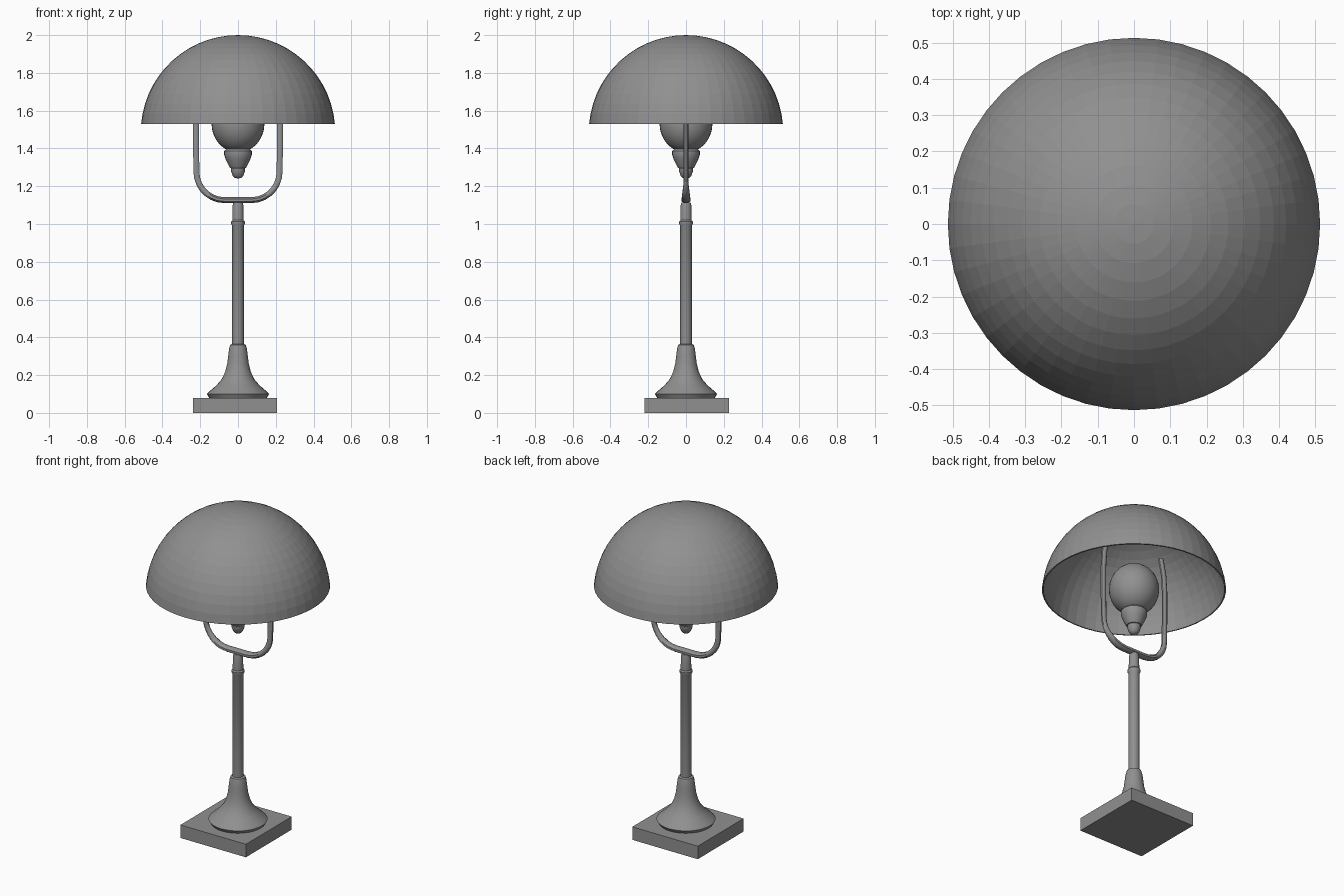
import bpy, bmesh, math
from mathutils import Vector

cube = bpy.data.objects.get("Cube")
if cube:
    bpy.data.objects.remove(cube, do_unlink=True)

# One grey for the whole lamp
GREY = (0.28, 0.28, 0.28, 1)
metal = bpy.data.materials.new("plain grey")
metal.use_nodes = True
metal.diffuse_color = GREY
metal.node_tree.nodes["Principled BSDF"].inputs["Base Color"].default_value = GREY


def finish(name, bm, smooth_angle=None):
    bmesh.ops.remove_doubles(bm, verts=bm.verts, dist=1e-5)
    bmesh.ops.recalc_face_normals(bm, faces=bm.faces)
    mesh = bpy.data.meshes.new(name)
    bm.to_mesh(mesh)
    bm.free()
    mesh.materials.append(metal)
    obj = bpy.data.objects.new(name, mesh)
    bpy.context.collection.objects.link(obj)
    if smooth_angle:
        bpy.ops.object.select_all(action='DESELECT')
        obj.select_set(True)
        bpy.context.view_layer.objects.active = obj
        bpy.ops.object.shade_smooth_by_angle(angle=math.radians(smooth_angle))
    return obj


def loft(bm, rings):
    for a, b in zip(rings, rings[1:]):
        n = len(a)
        for i in range(n):
            j = (i + 1) % n
            bm.faces.new((a[i], a[j], b[j], b[i]))


def lathe(name, profile, sides, smooth_angle=None):
    """Spin a (radius, height) profile around z."""
    bm = bmesh.new()
    verts = [bm.verts.new((r, 0, z)) for r, z in profile]
    edges = [bm.edges.new(pair) for pair in zip(verts, verts[1:])]
    bmesh.ops.spin(bm, geom=verts + edges, cent=(0, 0, 0), axis=(0, 0, 1),
                   angle=math.tau, steps=sides)
    return finish(name, bm, smooth_angle)


def arc(radius, centre, start, end, steps, stretch=1):
    out = []
    for i in range(steps + 1):
        t = math.radians(start + (end - start) * i / steps)
        out.append((max(radius * math.cos(t), 0), centre + stretch * radius * math.sin(t)))
    return out


# Square base plate
bm = bmesh.new()
bmesh.ops.create_cube(bm, size=1)
for v in bm.verts:
    v.co = Vector((v.co.x * 0.445 - 0.016, v.co.y * 0.445 + 0.004, (v.co.z + 0.5) * 0.08))
finish("base_plate", bm)

# Flared foot with collar
lathe("foot", [(0, 0.075), (0.15, 0.075), (0.165, 0.1), (0.15, 0.115), (0.115, 0.145),
               (0.085, 0.18), (0.067, 0.22), (0.057, 0.26), (0.052, 0.3), (0.047, 0.34),
               (0.041, 0.36), (0.031, 0.365), (0, 0.365)], 32, 35)

# Column with a ring and a tapered neck
lathe("column", [(0, 0.35), (0.031, 0.35), (0.031, 0.99), (0.036, 1.0), (0.036, 1.012),
                 (0.03, 1.02), (0.028, 1.1), (0.024, 1.115), (0, 1.115)], 20, 35)

# U-shaped yoke: half path, mirrored in x
half = [(0, 1.126), (0.07, 1.126)]
half += [(0.07 + r, z) for r, z in arc(0.15, 1.276, -75, 0, 6)]
half += [(0.222, 1.4), (0.222, 1.6), (0.215, 1.7), (0.195, 1.8)]
path = [Vector((-x, 0, z)) for x, z in reversed(half[1:])] + [Vector((x, 0, z)) for x, z in half]
bm = bmesh.new()
rings = []
for i, p in enumerate(path):
    tangent = (path[min(i + 1, len(path) - 1)] - path[max(i - 1, 0)]).normalized()
    normal = Vector((tangent.z, 0, -tangent.x))
    depth = 0.013 + 0.012 * max(0, min(1, (1.22 - p.z) / 0.09))
    ring = []
    for k in range(8):
        t = math.tau * (k + 0.5) / 8
        ring.append(bm.verts.new(p + normal * 0.017 * math.cos(t)
                                 + Vector((0, depth * math.sin(t), 0))))
    rings.append(ring)
loft(bm, rings)
bm.faces.new(rings[0])
bm.faces.new(rings[-1])
finish("yoke", bm, 50)

# Globe, cup and finial
lathe("globe", arc(0.14, 1.53, -90, 90, 16, 1.08), 32, 30)
lathe("cup", [(0, 1.4), (0.06, 1.4), (0.073, 1.386), (0.074, 1.37), (0.066, 1.345),
              (0.052, 1.315), (0.042, 1.297), (0, 1.29)], 24, 35)
lathe("finial", [(0, 1.31), (0.03, 1.308), (0.038, 1.295), (0.037, 1.28), (0.028, 1.255),
                 (0.018, 1.245), (0, 1.24)], 20, 35)

# Domed shade: an open shell with a thin rim
centre, outer, inner = 1.485, 0.515, 0.507
lathe("shade", arc(outer, centre, 90, 5, 14) + arc(inner, centre, 5, 90, 14), 48)
